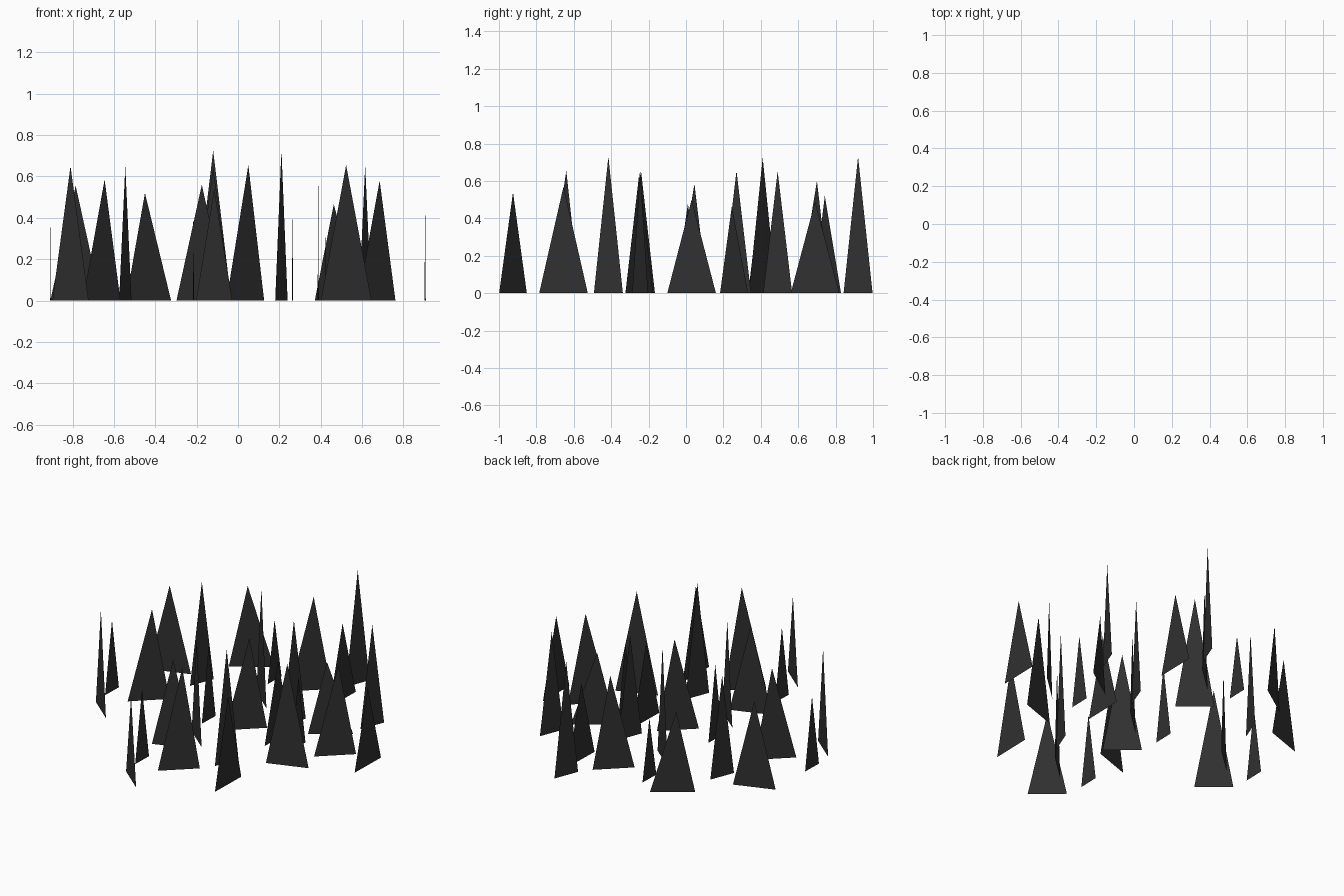
import bpy

# each kind of blade: base vector (dx, dy), tip shift along the base, then (x, y, height) of every copy
kinds = {
    "slanted_blade": ((0.175, -0.148), 0.0, [
        (-0.81, -0.24, 0.65), (-0.115, -0.925, 0.54),
        (-0.12, 0.41, 0.725), (-0.12, -0.25, 0.64)]),
    "side_blade_small": ((0.004, 0.135), 0.0, [
        (-0.906, 0.01, 0.46), (-0.215, -0.67, 0.46), (-0.215, 0.68, 0.39),
        (-0.216, 0.01, 0.48), (0.425, 0.01, 0.45)]),
    "side_blade_wide": ((0.006, 0.26), 0.0, [
        (0.263, 0.69, 0.49), (0.388, -0.655, 0.57),
        (0.905, 0.03, 0.50), (0.263, 0.03, 0.50)]),
    "diagonal_blade": ((0.182, 0.168), 0.08, [
        (-0.645, 0.045, 0.585), (0.05, -0.64, 0.655), (0.05, 0.70, 0.60),
        (0.05, 0.045, 0.585), (0.685, 0.045, 0.58)]),
    "narrow_blade": ((0.06, 0.155), 0.0, [
        (-0.545, 0.41, 0.65), (0.21, 0.92, 0.73), (0.21, 0.27, 0.655),
        (0.615, 0.49, 0.652), (0.21, -0.415, 0.73)]),
    "broad_blade": ((0.245, 0.085), 0.0, [
        (-0.785, 0.425, 0.555), (-0.175, -0.41, 0.56), (0.523, -0.245, 0.655)]),
    "turned_blade": ((0.218, 0.15), -0.08, [
        (-0.45, 0.742, 0.52), (0.463, 0.245, 0.465)]),
}


def blade(name, base, shift, x, y, h):
    """Flat upright triangle standing on the ground."""
    cx, cy = x - base[0] * shift, y - base[1] * shift
    hx, hy = base[0] / 2, base[1] / 2
    me = bpy.data.meshes.new(name)
    me.from_pydata([(cx - hx, cy - hy, 0), (cx + hx, cy + hy, 0), (x, y, h)],
                   [], [(0, 1, 2)])
    ob = bpy.data.objects.new(name, me)
    bpy.context.collection.objects.link(ob)
    me.materials.append(mat)


# dark blade colour
mat = bpy.data.materials.new("dark_blade")
mat.diffuse_color = (0.03, 0.03, 0.03, 1)

for name, (base, shift, spots) in kinds.items():
    for i, (x, y, h) in enumerate(spots):
        blade(f"{name}_{i + 1}", base, shift, x, y, h)
